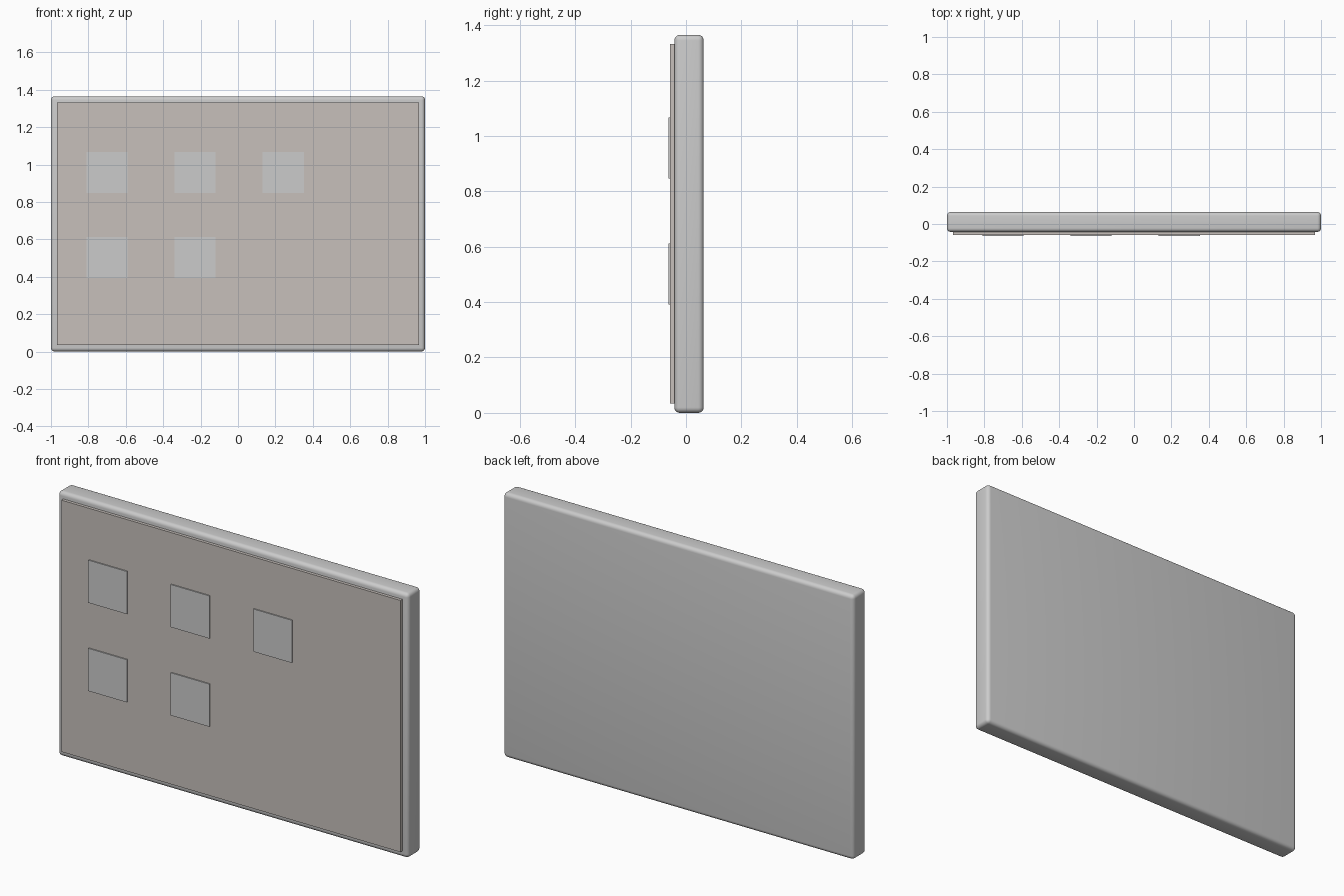
import bpy

if "Cube" in bpy.data.objects:
    bpy.data.objects.remove(bpy.data.objects["Cube"])


def box(name, x0, x1, y0, y1, z0, z1, bevel=0, segments=1, mat=None):
    """Box from its extents, with optional rounded edges."""
    bpy.ops.mesh.primitive_cube_add(
        size=1, location=((x0 + x1) / 2, (y0 + y1) / 2, (z0 + z1) / 2))
    ob = bpy.context.object
    ob.name = name
    ob.scale = (x1 - x0, y1 - y0, z1 - z0)
    bpy.ops.object.transform_apply(location=False, rotation=False, scale=True)
    if bevel:
        mod = ob.modifiers.new("rounded_edges", 'BEVEL')
        mod.width = bevel
        mod.segments = segments
        bpy.ops.object.modifier_apply(modifier=mod.name)
        bpy.ops.object.shade_smooth_by_angle()
    if mat:
        ob.data.materials.append(mat)
    return ob


screen_mat = bpy.data.materials.new("screen_warm_grey")
screen_mat.diffuse_color = (0.57, 0.53, 0.50, 1)
screen_mat.use_nodes = True
screen_mat.node_tree.nodes["Principled BSDF"].inputs["Base Color"].default_value = screen_mat.diffuse_color

# Rounded tablet body
box("tablet_body", -1, 1, -0.042, 0.064, 0, 1.365, bevel=0.02, segments=5)

# Thin raised screen panel
box("screen", -0.968, 0.968, -0.058, -0.04, 0.034, 1.332, mat=screen_mat)

# Square app tiles: three in the top row, two in the row below
TILE, PITCH_X = 0.22, 0.471
for row, (z, count) in enumerate([(0.957, 3), (0.502, 2)]):
    for col in range(count):
        x = -0.70 + col * PITCH_X
        box(f"tile_{row + 1}_{col + 1}", x - TILE / 2, x + TILE / 2,
            -0.064, -0.057, z - TILE / 2, z + TILE / 2)
